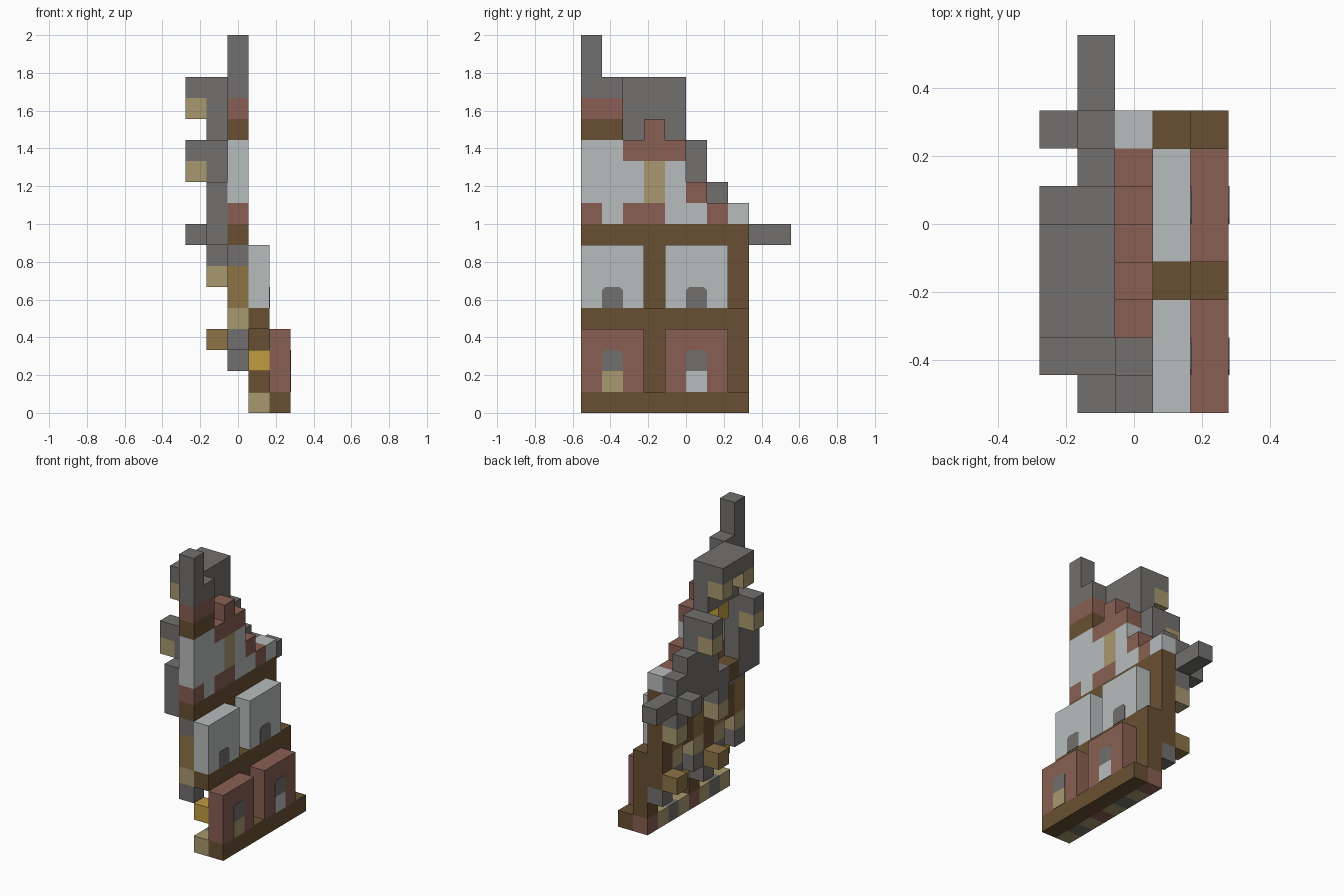
import bpy
import bmesh
from mathutils import Vector

cube = bpy.data.objects.get("Cube")
if cube:
    bpy.data.objects.remove(cube, do_unlink=True)

UNIT = 2 / 18
ORIGIN = Vector((-2.5 * UNIT, -5 * UNIT, 0))


def srgb(*rgb):
    return tuple((c / 255 / 12.92) if c < 11 else ((c / 255 + 0.055) / 1.055) ** 2.4 for c in rgb) + (1,)


def material(name, *rgb):
    mat = bpy.data.materials.new(name)
    mat.use_nodes = True
    colour = srgb(*rgb)
    mat.diffuse_color = colour
    bsdf = mat.node_tree.nodes["Principled BSDF"]
    bsdf.inputs["Base Color"].default_value = colour
    bsdf.inputs["Roughness"].default_value = 0.9
    return mat


GREY = material("slate grey", 113, 112, 110)
RED = material("brick red", 137, 95, 83)
BROWN = material("dark timber", 104, 80, 50)
OAK = material("light timber", 140, 115, 70)
TAN = material("sandstone", 168, 152, 110)
WHITE = material("pale plaster", 184, 188, 188)
GOLD = material("brass", 192, 156, 65)

cells = {}
part_materials = {}


def span(value):
    return range(value[0], value[1] + 1) if isinstance(value, tuple) else (value,)


def fill(part, mat, x, y, z):
    """Fill a run of grid blocks for a part; later parts replace earlier ones."""
    part_materials[part] = mat
    for i in span(x):
        for j in span(y):
            for k in span(z):
                cells[i, j, k] = part


def new_object(name, mat, bm):
    mesh = bpy.data.meshes.new(name)
    bm.to_mesh(mesh)
    bm.free()
    mesh.materials.append(mat)
    obj = bpy.data.objects.new(name, mesh)
    bpy.context.scene.collection.objects.link(obj)
    return obj


# Timber frame: plinth, floor beams
fill("plinth", BROWN, 4, (0, 7), 0)
fill("first_floor_beam", BROWN, 3, (0, 7), 4)
fill("second_floor_beam", BROWN, 2, (0, 7), 8)

# Two matching bays with a post beside each
for bay in (0, 4):
    wall = (bay, bay + 2)
    post = bay + 3
    fill("ground_wall", RED, 4, wall, (1, 3))
    fill("upper_wall", WHITE, 3, wall, (5, 7))
    fill("lower_post", BROWN, 3, post, (1, 3))
    fill("upper_post", BROWN, 2, post, (3, 7))
    # Inner floor strip
    fill("floor_sandstone", TAN, 3, wall, 0)
    fill("floor_slate", GREY, 3, bay + 1, 0)
    fill("floor_brick", RED, 3, post, 0)
    # Inner columns with stone feet
    for j in (bay, bay + 2):
        fill("column_foot", GREY, 2, j, 3)
        fill("column_base", TAN, 2, j, 4)
        fill("column_shaft", OAK, 2, j, (5, 6))
    fill("column_cap", GREY, 2, wall, 7)
    fill("inner_panel", BROWN, 2, bay + 1, (5, 6))
    # Brackets on the post
    fill("post_foot", GREY, 2, post, 2)
    fill("post_bracket", OAK, 1, post, 3)
    fill("corbel", TAN, 1, post, 6)
    fill("corbel_cap", GREY, 1, post, 7)
    fill("lamp", GOLD, 3, bay, 2)

# Stepped gable wall
fill("gable_wall", WHITE, 2, (0, 4), (9, 12))
fill("gable_wall", WHITE, 2, (5, 7), 9)
fill("gable_window", TAN, 2, 3, (10, 11))
for y, z in ((0, 9), ((2, 3), 9), (6, 9), (5, 10), ((2, 4), 12), (3, 13)):
    fill("gable_brick", RED, 2, y, z)

# Chimney at the front end
fill("chimney_band", BROWN, 2, (0, 1), 13)
fill("chimney_brick", RED, 2, (0, 1), 14)
fill("chimney_top", GREY, 2, (0, 1), 15)
fill("chimney_top", GREY, 2, 0, (16, 17))

# Slate terrace, stepping down to a spout at the back
fill("terrace", GREY, 1, (0, 9), 8)
fill("terrace_beam", BROWN, 1, 2, 8)
fill("terrace_wall", GREY, 1, (0, 1), (9, 10))
fill("terrace_wall", GREY, 1, (4, 7), 9)
fill("terrace_wall", GREY, 1, (4, 6), 10)
fill("terrace_spout", GREY, 0, 7, 8)

# Side turrets
for j in (1, 5):
    fill("turret", GREY, 1, j, (11, 12))
    fill("turret", GREY, 0, j, 12)
    fill("turret_corbel", TAN, 0, j, 11)

# Belfry roof with its bell
fill("belfry", GREY, 1, (2, 4), (13, 15))
fill("belfry", GREY, 0, (2, 4), 15)
for j in (2, 4):
    fill("belfry_corbel", TAN, 0, j, 14)
fill("bell", GOLD, 1, 3, 12)

# Turn the blocks into one clean shell per part
for part, mat in part_materials.items():
    bm = bmesh.new()
    for cell, owner in cells.items():
        if owner != part:
            continue
        for axis in range(3):
            for side in (0, 1):
                neighbour = list(cell)
                neighbour[axis] += 2 * side - 1
                if tuple(neighbour) in cells:
                    continue
                u, v = (axis + 1) % 3, (axis + 2) % 3
                corners = []
                for a, b in ((0, 0), (1, 0), (1, 1), (0, 1)):
                    point = Vector(cell)
                    point[axis] += side
                    point[u] += a
                    point[v] += b
                    corners.append(bm.verts.new(ORIGIN + point * UNIT))
                bm.faces.new(corners if side else corners[::-1])
    bmesh.ops.remove_doubles(bm, verts=bm.verts[:], dist=UNIT / 100)
    bmesh.ops.dissolve_limit(bm, angle_limit=0.01, verts=bm.verts[:], edges=bm.edges[:])
    new_object(part, mat, bm)


def plate(name, mat, x, y, z, cut):
    """Thin panel on the wall, with its top corners cut off."""
    outline = ((0, 0), (1, 0), (1, 1 - cut), (1 - cut, 1), (cut, 1), (0, 1 - cut))
    if not cut:
        outline = ((0, 0), (1, 0), (1, 1), (0, 1))
    bm = bmesh.new()
    face = bm.faces.new([bm.verts.new(ORIGIN + Vector((x, y + a, z + b)) * UNIT) for a, b in outline])
    moved = bmesh.ops.extrude_face_region(bm, geom=[face])["geom"]
    bmesh.ops.translate(bm, vec=(0.003, 0, 0), verts=[g for g in moved if isinstance(g, bmesh.types.BMVert)])
    bmesh.ops.recalc_face_normals(bm, faces=bm.faces[:])
    new_object(name, mat, bm)


# Arched windows and the panels below them
for y, panel in ((1, TAN), (5, WHITE)):
    plate("ground_window", GREY, 5, y, 2, 0.15)
    plate("ground_panel", panel, 5, y, 1, 0)
    plate("upper_window", GREY, 4, y, 5, 0.15)
